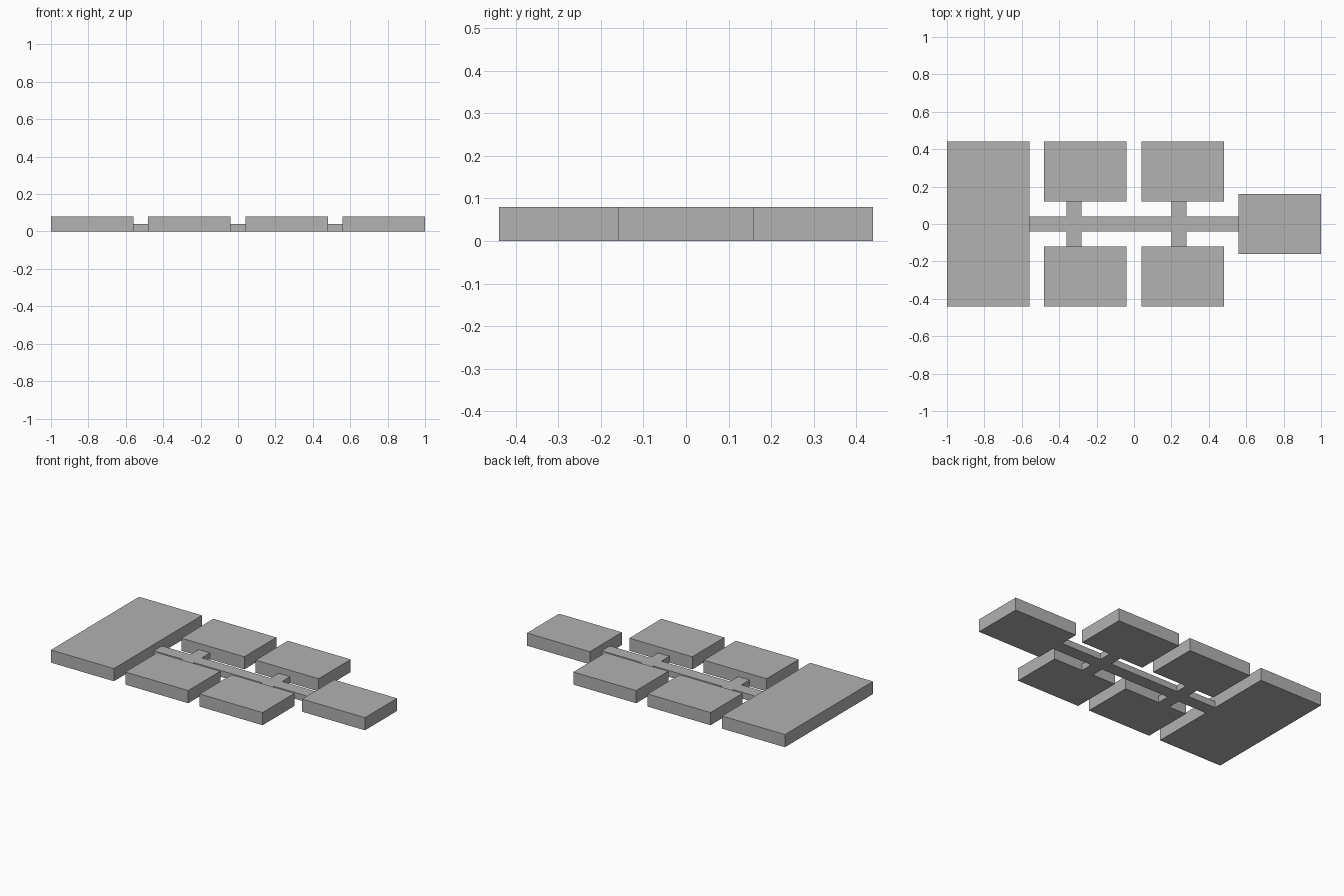
import bpy
import bmesh

cube = bpy.data.objects.get("Cube")
if cube:
    bpy.data.objects.remove(cube, do_unlink=True)

# One plain grey for everything
grey = bpy.data.materials.new("plain grey")
grey.use_nodes = True
colour = (0.445, 0.445, 0.445, 1.0)
grey.diffuse_color = colour
grey.node_tree.nodes["Principled BSDF"].inputs["Base Color"].default_value = colour


def slab(name, outline, height):
    """Extrude a flat counter-clockwise outline from the ground up to height."""
    bm = bmesh.new()
    base = bm.faces.new([bm.verts.new((x, y, 0)) for x, y in outline])
    top = bmesh.ops.extrude_face_region(bm, geom=[base], use_keep_orig=True)["geom"]
    bmesh.ops.translate(bm, vec=(0, 0, height),
                        verts=[v for v in top if isinstance(v, bmesh.types.BMVert)])
    bmesh.ops.recalc_face_normals(bm, faces=bm.faces)
    mesh = bpy.data.meshes.new(name)
    bm.to_mesh(mesh)
    bm.free()
    mesh.materials.append(grey)
    obj = bpy.data.objects.new(name, mesh)
    bpy.context.collection.objects.link(obj)


def room(name, x0, x1, y0, y1):
    slab(name, [(x0, y0), (x1, y0), (x1, y1), (x0, y1)], 0.08)


# End rooms
room("large_end_room", -1.0, -0.56, -0.44, 0.44)
room("small_end_room", 0.56, 1.0, -0.16, 0.16)

# Four side rooms in two rows
for label, x in (("right", -0.48), ("left", 0.04)):
    room(f"front_{label}_room", x, x + 0.44, -0.44, -0.12)
    room(f"back_{label}_room", x, x + 0.44, 0.12, 0.44)

# Low corridor with two cross passages; the back edge mirrors the front edge
front_edge = [(-0.56, -0.04)]
for x in (-0.32, 0.24):
    front_edge += [(x - 0.04, -0.04), (x - 0.04, -0.12),
                   (x + 0.04, -0.12), (x + 0.04, -0.04)]
front_edge.append((0.56, -0.04))
back_edge = [(x, -y) for x, y in reversed(front_edge)]
slab("corridor", front_edge + back_edge, 0.04)
